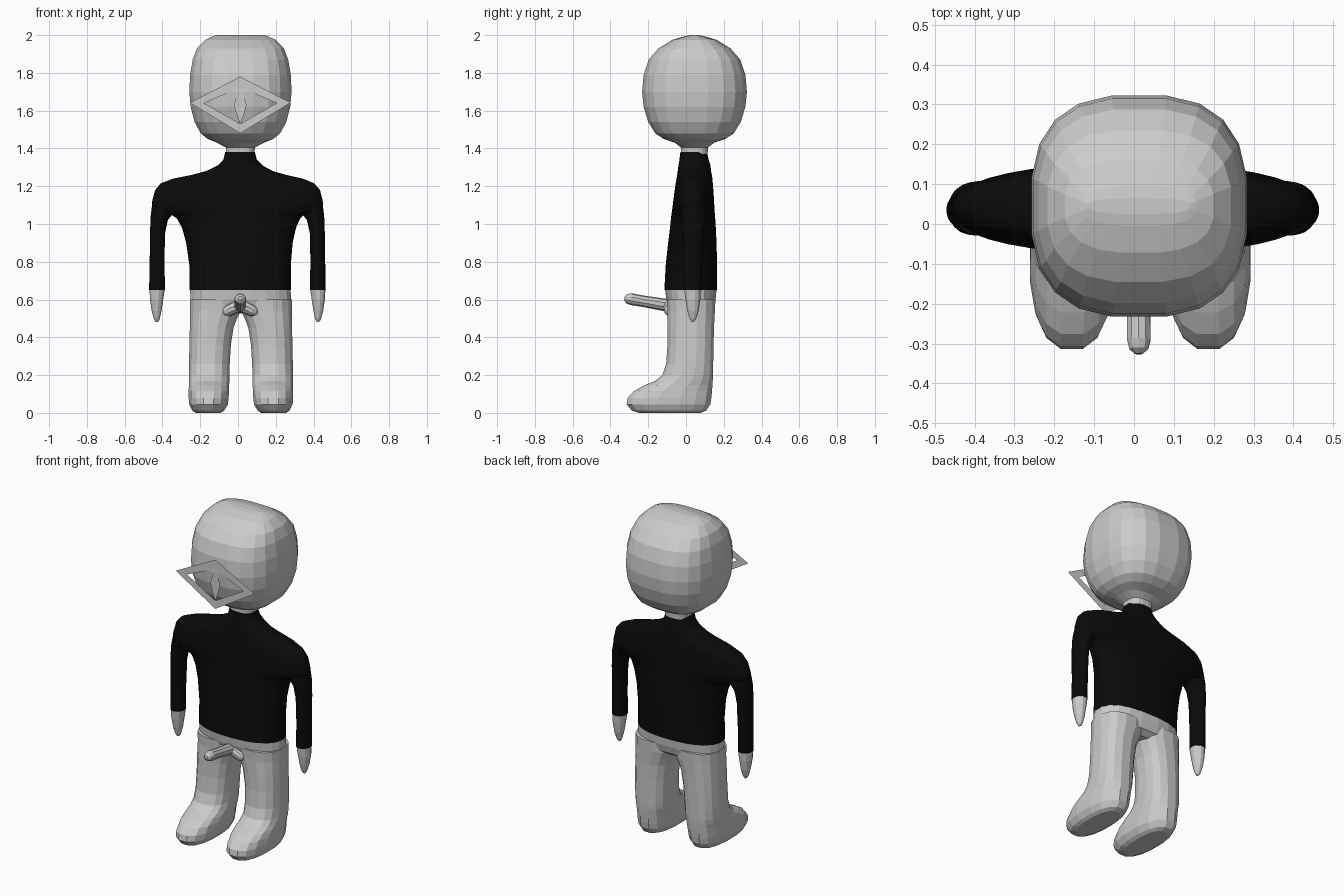
import bpy, bmesh
from math import cos, sin, pi, copysign, radians
from mathutils import Vector

shirt = bpy.data.materials.new("black_cloth")
shirt.diffuse_color = (0.003, 0.003, 0.003, 1)


def make(name, verts, faces, mat=None, smooth=False):
    me = bpy.data.meshes.new(name)
    me.from_pydata(verts, [], faces)
    bm = bmesh.new()
    bm.from_mesh(me)
    bmesh.ops.recalc_face_normals(bm, faces=bm.faces)
    bm.to_mesh(me)
    bm.free()
    ob = bpy.data.objects.new(name, me)
    bpy.context.collection.objects.link(ob)
    if mat:
        me.materials.append(mat)
    if smooth:
        for p in me.polygons:
            p.use_smooth = len(p.vertices) == 4
    return ob


def loft(name, rings, sides=16, power=2.4, mat=None, smooth=False, mirror=None):
    """Stack rounded-box rings (z, x0, x1, y0, y1); mirror = x of mirror plane."""
    def build(label, flip):
        verts, faces = [], []
        for z, x0, x1, y0, y1 in rings:
            for i in range(sides):
                a = 2 * pi * (i + 0.5) / sides
                c, s = cos(a), sin(a)
                c = copysign(abs(c) ** (2 / power), c)
                s = copysign(abs(s) ** (2 / power), s)
                x = (x0 + x1) / 2 + abs(x1 - x0) / 2 * c
                if flip:
                    x = 2 * mirror - x
                verts.append((x, (y0 + y1) / 2 + (y1 - y0) / 2 * s, z))
        n = len(rings)
        for r in range(n - 1):
            for i in range(sides):
                j = (i + 1) % sides
                faces.append((r * sides + i, r * sides + j,
                              (r + 1) * sides + j, (r + 1) * sides + i))
        faces += [tuple(range(sides)), tuple(range((n - 1) * sides, n * sides))]
        make(label, verts, faces, mat, smooth)
    if mirror is None:
        build(name, False)
    else:
        build(name + "_right", False)
        build(name + "_left", True)


def centred(rows, cx, cy):
    return [(z, cx - rx, cx + rx, cy - ry, cy + ry) for z, rx, ry in rows]


# Head and neck
loft("head", centred([
    (1.37, .074, .070), (1.405, .078, .072), (1.43, .125, .105), (1.45, .175, .165),
    (1.48, .212, .210), (1.54, .245, .247), (1.62, .266, .272), (1.70, .273, .280),
    (1.79, .269, .272), (1.87, .255, .245), (1.93, .232, .192), (1.975, .188, .118),
    (1.995, .145, .050), (2.0, .13, .02)], .013, .045), sides=20, power=2.7)

# Shirt body with shoulders
loft("shirt_body", [
    (.65, -.257, .281, -.115, .165), (.78, -.258, .28, -.108, .165),
    (.90, -.275, .29, -.095, .162), (.98, -.297, .308, -.085, .158),
    (1.03, -.325, .33, -.08, .155), (1.053, -.36, .355, -.077, .153),
    (1.065, -.458, .452, -.075, .152), (1.12, -.456, .45, -.068, .149),
    (1.18, -.44, .435, -.06, .145), (1.215, -.41, .405, -.055, .142),
    (1.24, -.345, .345, -.05, .14), (1.26, -.245, .255, -.047, .137),
    (1.28, -.17, .185, -.044, .133), (1.31, -.108, .13, -.04, .13),
    (1.34, -.078, .10, -.035, .12), (1.38, -.068, .09, -.03, .112)],
    sides=40, power=2.3, mat=shirt, smooth=True)

# Sleeves and hands
loft("sleeve", [
    (.65, -.471, -.386, -.012, .082), (.80, -.468, -.389, -.015, .087),
    (.95, -.466, -.386, -.02, .095), (1.02, -.464, -.371, -.025, .10),
    (1.05, -.462, -.348, -.028, .105), (1.09, -.457, -.31, -.03, .108)],
    sides=24, power=2, mat=shirt, smooth=True, mirror=-.003)
loft("hand", [
    (.65, -.47, -.387, -.01, .08), (.60, -.467, -.395, -.005, .077),
    (.54, -.458, -.404, .006, .068), (.50, -.447, -.413, .018, .055),
    (.485, -.439, -.42, .027, .046), (.48, -.433, -.427, .034, .040)],
    sides=12, power=2, mirror=-.003)

# Hips, legs and feet
loft("hips", [
    (.53, -.235, .266, -.06, .11), (.555, -.25, .28, -.09, .145),
    (.60, -.255, .284, -.105, .158), (.651, -.256, .281, -.112, .163)], sides=20)
loft("leg", [
    (.0, -.225, -.09, -.25, .08), (.012, -.243, -.072, -.29, .11),
    (.045, -.26, -.052, -.318, .132), (.08, -.263, -.048, -.312, .138),
    (.115, -.263, -.046, -.28, .141), (.145, -.262, -.045, -.225, .143),
    (.17, -.262, -.044, -.165, .144), (.20, -.262, -.044, -.128, .145),
    (.26, -.261, -.042, -.107, .146), (.36, -.259, -.036, -.1, .148),
    (.45, -.257, -.022, -.1, .15), (.50, -.256, -.003, -.1, .153),
    (.54, -.256, .018, -.1, .155), (.60, -.256, .02, -.104, .158)],
    sides=16, mirror=.0155)


# Front appendage: bent rod with two small lobes
def tube(name, path, sides=10):
    verts, faces = [], []
    pts = [Vector(p[:3]) for p in path]
    for k, p in enumerate(pts):
        t = (pts[min(k + 1, len(pts) - 1)] - pts[max(k - 1, 0)]).normalized()
        u = t.cross(Vector((.3, .2, 1))).normalized()
        v = t.cross(u)
        for i in range(sides):
            a = 2 * pi * i / sides
            verts.append(p + path[k][3] * (u * cos(a) + v * sin(a)))
    for k in range(len(pts) - 1):
        for i in range(sides):
            j = (i + 1) % sides
            faces.append((k * sides + i, k * sides + j,
                          (k + 1) * sides + j, (k + 1) * sides + i))
    faces += [tuple(range(sides)), tuple(range(len(verts) - sides, len(verts)))]
    make(name, verts, faces)


tube("front_rod", [(.012, -.04, .56, .035), (.012, -.12, .573, .033),
                   (.012, -.22, .59, .03), (.012, -.29, .602, .031),
                   (.012, -.313, .605, .025), (.012, -.326, .607, .01)])
for side, label in ((-1, "right"), (1, "left")):
    tube("lobe_" + label, [(.012, -.08, .57, .035), (.012 + side * .035, -.085, .557, .034),
                           (.012 + side * .065, -.085, .541, .031),
                           (.012 + side * .084, -.085, .533, .02),
                           (.012 + side * .092, -.085, .53, .008)])

# Flat diamond frame and slit in front of the face
cx, cz, fy = .012, 1.63, -.237
outer = [(-.267, .012), (0, .15), (.267, .012), (0, -.15)]
inner = [(-.192, .01), (0, .092), (.192, .01), (0, -.10)]
make("diamond_frame", [(cx + x, fy, cz + z) for x, z in outer + inner],
     [(i, (i + 1) % 4, 4 + (i + 1) % 4, 4 + i) for i in range(4)])
slit = [(0, .092), (.02, .045), (.033, 0), (.02, -.05), (0, -.1),
        (-.02, -.05), (-.033, 0), (-.02, .045)]
make("diamond_slit", [(cx + x, fy, cz + z) for x, z in slit], [tuple(range(8))])
